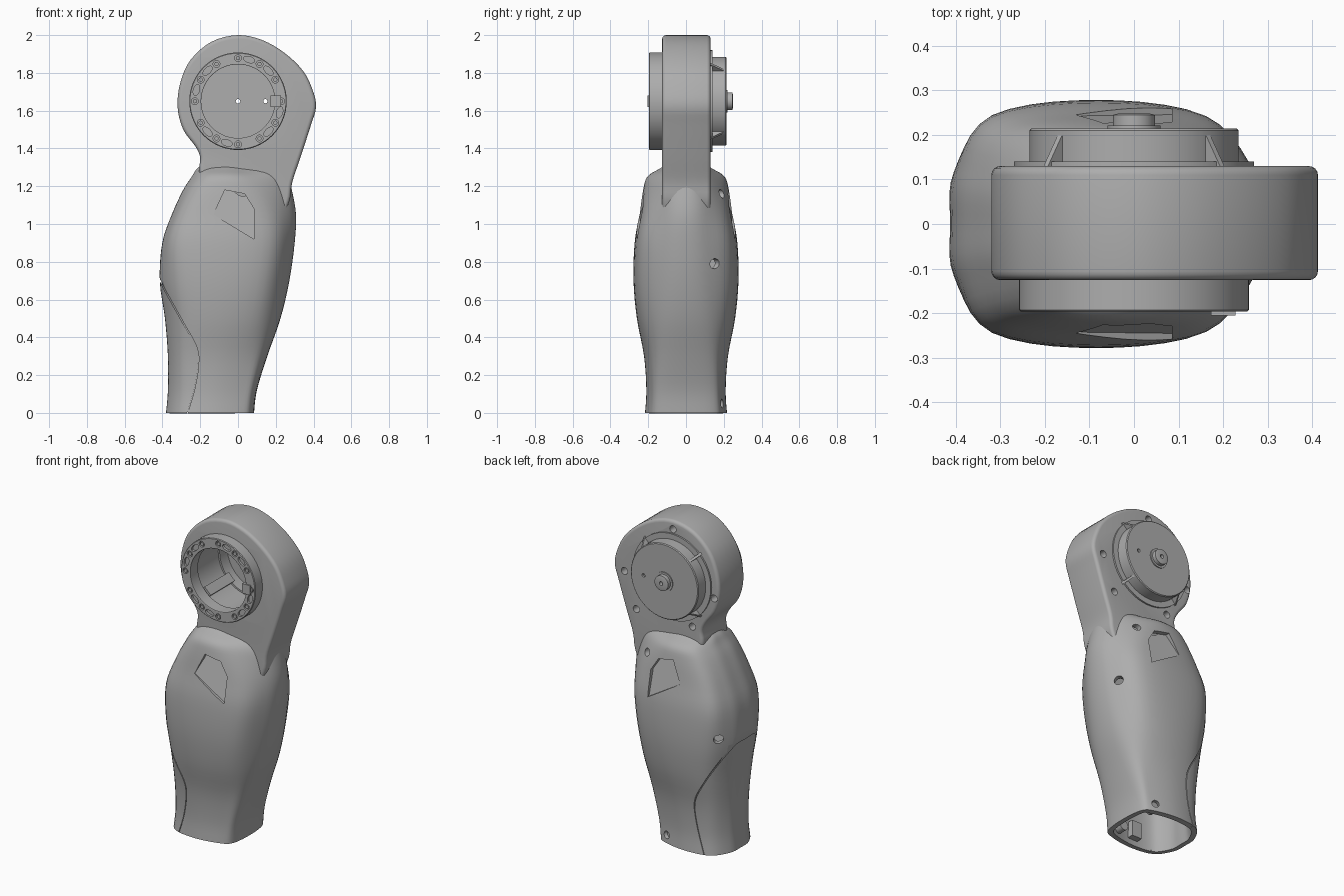
import bpy, bmesh, math
from mathutils import Matrix, Vector

cube = bpy.data.objects.get("Cube")
if cube:
    bpy.data.objects.remove(cube)

grey = bpy.data.materials.new("plain grey")
grey.use_nodes = True
GREY = (0.42, 0.42, 0.42, 1)
grey.diffuse_color = GREY
grey.node_tree.nodes["Principled BSDF"].inputs["Base Color"].default_value = GREY

AXIS = Vector((0, 0, 1.65))   # centre of the joint, which turns about y
Y = Vector((0, 1, 0))


def activate(ob):
    bpy.ops.object.select_all(action='DESELECT')
    ob.select_set(True)
    bpy.context.view_layer.objects.active = ob


def finish(name, bm):
    bmesh.ops.recalc_face_normals(bm, faces=bm.faces)
    mesh = bpy.data.meshes.new(name)
    bm.to_mesh(mesh)
    bm.free()
    mesh.materials.append(grey)
    ob = bpy.data.objects.new(name, mesh)
    bpy.context.collection.objects.link(ob)
    return ob


def modify(ob, kind, **settings):
    activate(ob)
    mod = ob.modifiers.new(kind.lower(), kind)
    for key, value in settings.items():
        setattr(mod, key, value)
    bpy.ops.object.modifier_apply(modifier=mod.name)


def cut(ob, cutter):
    cutter.hide_render = True
    modify(ob, 'BOOLEAN', operation='DIFFERENCE', solver='EXACT', object=cutter)
    bpy.data.objects.remove(cutter)


def spline(points, steps, closed=False):
    """Smooth curve through points of any dimension."""
    n = len(points)
    pick = (lambda i: points[i % n]) if closed else (lambda i: points[max(0, min(n - 1, i))])
    out = []
    for i in range(n if closed else n - 1):
        for s in range(steps):
            t = s / steps
            out.append([b + 0.5 * t * (c - a + t * (2*a - 5*b + 4*c - d + t * (3*(b - c) + d - a)))
                        for a, b, c, d in zip(*(pick(i + k) for k in (-1, 0, 1, 2)))])
    return out if closed else out + [list(points[-1])]


def prism(name, outline, near, far):
    """Outline in x and z, spanning y from near(x, z) to far."""
    bm = bmesh.new()
    a = [bm.verts.new((x, near(x, z), z)) for x, z in outline]
    b = [bm.verts.new((x, far, z)) for x, z in outline]
    bm.faces.new(a)
    bm.faces.new(b[::-1])
    for i in range(len(a)):
        bm.faces.new((a[i - 1], a[i], b[i], b[i - 1]))
    return finish(name, bm)


def polar(r, angle, y):
    return AXIS + Vector((r * math.cos(angle), y, r * math.sin(angle)))


def lathe(name, profile, sides=72):
    """Closed profile of (radius, y) turned about the joint axis."""
    bm = bmesh.new()
    rings = [[bm.verts.new(polar(r, math.tau * i / sides, y)) for r, y in profile]
             for i in range(sides)]
    for i in range(sides):
        for j in range(len(profile)):
            bm.faces.new((rings[i - 1][j - 1], rings[i][j - 1], rings[i][j], rings[i - 1][j]))
    return finish(name, bm)


def add_cylinder(bm, centre, radius, depth, direction=Y, stretch=1, spin=0):
    aim = direction.to_track_quat('Z', 'Y').to_matrix().to_4x4()
    m = (Matrix.Translation(centre) @ Matrix.Rotation(-spin, 4, 'Y') @ aim
         @ Matrix.Diagonal((stretch, 1, 1, 1)))
    bmesh.ops.create_cone(bm, cap_ends=True, segments=20, radius1=radius,
                          radius2=radius, depth=depth, matrix=m)


def add_box(bm, centre, size, spin=0):
    m = (Matrix.Translation(centre) @ Matrix.Rotation(-spin, 4, 'Y')
         @ Matrix.Diagonal((*size, 1)))
    bmesh.ops.create_cube(bm, size=1, matrix=m)


# Lower shell: z, back x, front x, half depth, panel edges, half flat
stations = [
    (0, -.38, .085, .217, -.3, .01, .145),
    (.12, -.37, .1, .21, -.29, .02, .145),
    (.3, -.37, .155, .222, -.29, .05, .14),
    (.5, -.385, .225, .26, -.29, .1, .135),
    (.7, -.412, .272, .278, -.31, .14, .125),
    (.9, -.4, .3, .272, -.32, .165, .115),
    (1.05, -.35, .307, .247, -.28, .15, .105),
    (1.18, -.29, .285, .227, -.22, .1, .105),
    (1.25, -.245, .265, .205, -.18, .06, .1),
    (1.29, -.22, .23, .145, -.16, .03, .09),
    (1.315, -.19, .18, .1, -.14, .02, .07)]


def shell_body(name, closed):
    bm = bmesh.new()
    rows = []
    for z, back, front, h, p, q, flat in spline(stations, 4):
        corner = front - .22 * (front - q)
        side = [(back + .008, .42 * h), (p, .88 * h), ((p + q) / 2, h), (q, .88 * h), (corner, flat)]
        loop = [(back, 0)] + side + [(front, 0)] + [(x, -y) for x, y in side[::-1]]
        rows.append([bm.verts.new((x, y, z)) for x, y in spline(loop, 5, True)])
    for low, high in zip(rows, rows[1:]):
        for i in range(len(low)):
            bm.faces.new((low[i - 1], low[i], high[i], high[i - 1]))
    bm.faces.new(rows[-1])
    if closed:
        bm.faces.new(rows[0])
    return finish(name, bm)


shell = shell_body("lower_shell", False)
modify(shell, 'SOLIDIFY', thickness=.033, offset=-1)

# Chevron recesses on both broad faces
chevron = [(-.13, 1.05), (-.07, 1.18), (.035, 1.16), (.085, 1.08), (.085, .92)]
for s in (-1, 1):
    cut(shell, prism("recess_cutter", chevron,
                     lambda x, z: s * (.2 + .27 * (1.175 - z) - .15 * (x + .07)), s * .4))

# Shallow seam of the rear cover panel
seam = spline([(-.45, .77), (-.39, .65), (-.29, .47), (-.225, .35), (-.213, .26),
               (-.235, .12), (-.28, -.03)], 5)
ribbon = prism("seam_cutter", seam + [(x + .005, z + .003) for x, z in seam[::-1]],
               lambda x, z: -.4, .4)
core = shell_body("seam_floor", True)
modify(core, 'DISPLACE', strength=-.008, mid_level=0)
cut(ribbon, core)
cut(shell, ribbon)

# Screw holes in the shell
bm = bmesh.new()
for centre, aim, radius in (((.14, .2, 1.16), (.2, 1, 0), .023), ((.25, .16, .79), (1, .9, 0), .027),
                            ((-.36, .19, .75), (-.5, 1, 0), .027), ((0, .19, .05), (.5, 1, 0), .023)):
    add_cylinder(bm, Vector(centre), radius, .13, Vector(aim).normalized())
cut(shell, finish("screw_cutter", bm))

# Mounting blocks inside the open lower end
bm = bmesh.new()
for s in (-1, 1):
    add_box(bm, Vector((-.14, s * .165, .08)), (.07, .05, .1))
    add_cylinder(bm, Vector((-.02, s * .14, .05)), .03, .06)
finish("lower_mounts", bm)

# Joint housing with a neck that sinks into the shell
outline = spline([(-.1, 1.02), (-.16, 1.15), (-.205, 1.27), (-.2, 1.35), (-.225, 1.41),
                  (-.29, 1.5), (-.32, 1.62), (-.305, 1.75), (-.25, 1.87), (-.14, 1.965),
                  (0, 2), (.13, 1.973), (.25, 1.903), (.345, 1.81), (.395, 1.71), (.413, 1.62),
                  (.385, 1.52), (.33, 1.35), (.287, 1.22), (.272, 1.12), (.22, 1)], 4)
housing = prism("joint_housing", outline, lambda x, z: -.126, .13)
modify(housing, 'BEVEL', width=.02, segments=4, limit_method='ANGLE', angle_limit=1,
       use_clamp_overlap=False)
bm = bmesh.new()
bmesh.ops.create_cone(bm, cap_ends=True, segments=72, radius1=.225, radius2=.225, depth=1,
                      matrix=Matrix.Translation(AXIS) @ Matrix.Rotation(math.pi / 2, 4, 'X'))
cut(housing, finish("bore_cutter", bm))
bm = bmesh.new()
for x, z in ((0, 1.946), (.337, 1.594), (.254, 1.377), (-.285, 1.588), (-.135, 1.37)):
    add_cylinder(bm, Vector((x, .13, z)), .022, .1)
cut(housing, finish("housing_screw_cutter", bm))

# Front ring with screw sockets and slots
ring = lathe("front_ring", [(.195, -.195), (.198, -.197), (.254, -.197), (.258, -.193),
                            (.258, -.12), (.195, -.12)])
bm, screws = bmesh.new(), bmesh.new()
for i in range(12):
    a = i * math.tau / 12
    add_cylinder(bm, polar(.228, a, -.197), .018, .03)
    add_cylinder(screws, polar(.228, a, -.188), .011, .014)
    if i % 3:
        mid = a + math.tau / 24
        add_cylinder(bm, polar(.228, mid, -.197), .016, .03, stretch=1.9, spin=mid + math.pi / 2)
cut(ring, finish("socket_cutter", bm))
finish("ring_screws", screws)
bm = bmesh.new()
add_box(bm, polar(.2, 0, -.193), (.055, .024, .06))
finish("ring_key", bm)

# Rear cap with stepped shaft boss
cap = lathe("rear_cap", [(.012, .248), (.036, .248), (.047, .245), (.047, .221), (.06, .221),
                         (.06, .215), (.23, .215), (.235, .21), (.235, .14), (.27, .14),
                         (.27, .125), (.215, .125), (.215, .2), (.012, .2)])
bm = bmesh.new()
add_cylinder(bm, polar(.145, 0, .2), .011, .1)
cut(cap, finish("pin_hole_cutter", bm))

# Fins around the cap and ribs inside the bore
fins, ribs = bmesh.new(), bmesh.new()
for i in range(4):
    a = math.pi / 4 + i * math.pi / 2
    across = Vector((-math.sin(a), 0, math.cos(a))) * .007
    tri = [polar(.23, a, .13), polar(.28, a, .13), polar(.235, a, .2)]
    left, right = ([fins.verts.new(p + k * across) for p in tri] for k in (-1, 1))
    fins.faces.new(left)
    fins.faces.new(right[::-1])
    for j in range(3):
        fins.faces.new((left[j - 1], left[j], right[j], right[j - 1]))
    add_box(ribs, polar(.214, a, .02), (.03, .24, .06), a)
finish("cap_fins", fins)
finish("bore_ribs", ribs)

# Smooth rounded surfaces while keeping edges crisp
for ob in list(bpy.context.scene.objects):
    if ob.type == 'MESH' and grey.name in ob.data.materials:
        activate(ob)
        bpy.ops.object.shade_smooth_by_angle(angle=math.radians(32))
